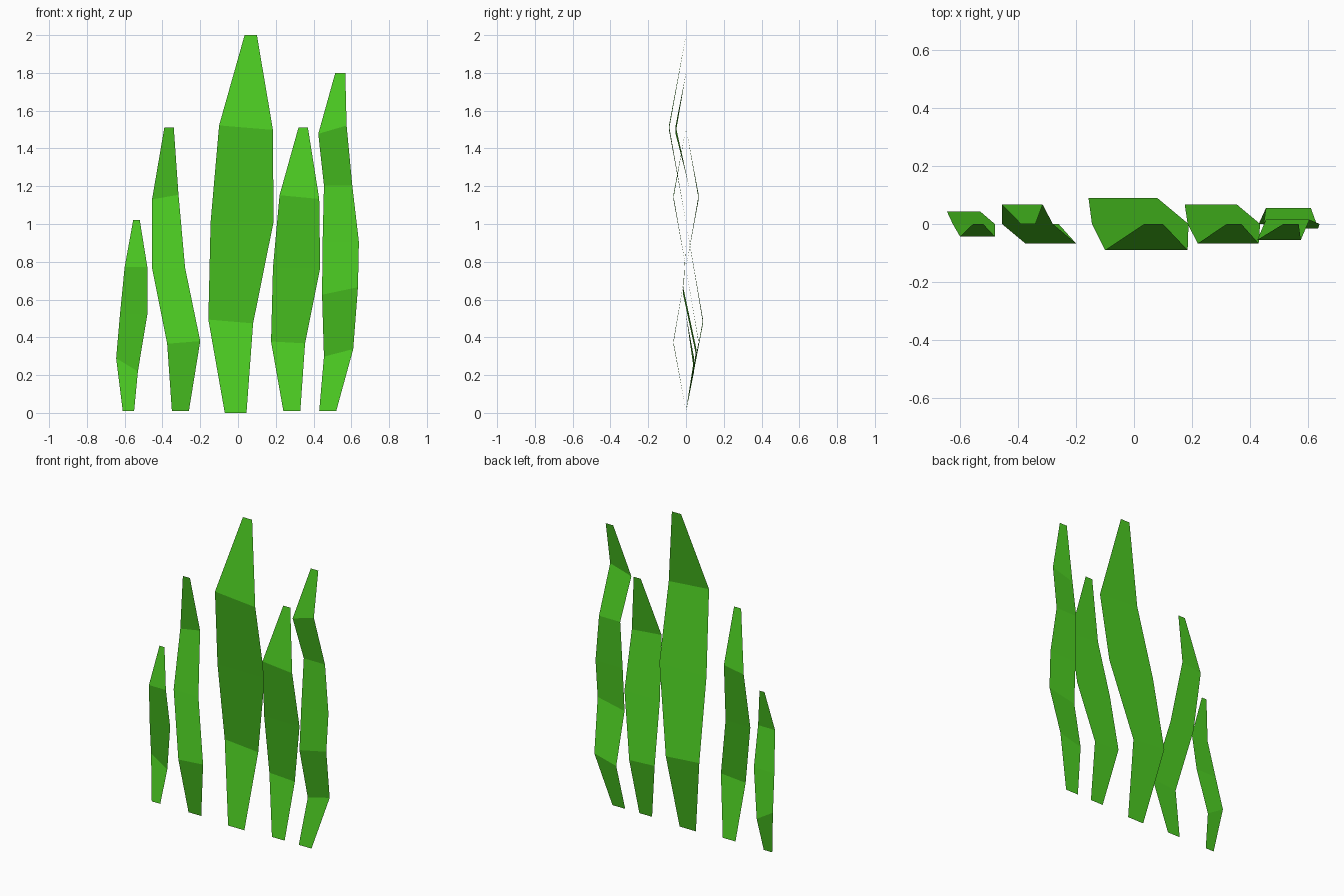
import bpy
import bmesh

default_cube = bpy.data.objects.get("Cube")
if default_cube:
    bpy.data.objects.remove(default_cube, do_unlink=True)


def make_material(name, colour):
    material = bpy.data.materials.new(name)
    material.use_nodes = True
    material.diffuse_color = colour
    material.node_tree.nodes["Principled BSDF"].inputs["Base Color"].default_value = colour
    return material


grass_green = make_material("grass green", (0.072, 0.597, 0.016, 1.0))

# Shared bend patterns: (fraction of blade height, forward/backward sway)
SINGLE_WAVE = ((0, 0), (.242, 1), (.505, 0), (.755, -1), (1, 0))
DOUBLE_WAVE = ((0, 0), (.172, 1), (.355, -.27), (.5, 0), (.667, .27), (.832, -1), (1, 0))


def make_blade(name, base, height, pattern, sway, left_edge, right_edge, tilts):
    """Folded strip: one left and one right point per bend; tilt slants a fold."""
    mesh = bpy.data.meshes.new(name)
    bm = bmesh.new()
    previous = None
    for (fraction, bend), left, right, tilt in zip(pattern, left_edge, right_edge, tilts):
        z = base + fraction * (height - base)
        y = bend * sway
        row = (bm.verts.new((left, y, z - tilt)), bm.verts.new((right, y, z + tilt)))
        if previous:
            bm.faces.new((previous[0], previous[1], row[1], row[0]))
        previous = row
    bm.to_mesh(mesh)
    bm.free()
    mesh.materials.append(grass_green)
    blade = bpy.data.objects.new(name, mesh)
    bpy.context.scene.collection.objects.link(blade)
    return blade


# Short blade at the far right-hand side
make_blade("short_outer_blade", .01, 1.02, SINGLE_WAVE, .043,
           left_edge=(-.61, -.645, -.625, -.6, -.555),
           right_edge=(-.55, -.53, -.48, -.48, -.52),
           tilts=(0, -.035, 0, 0, 0))

# Medium blade, swaying the opposite way
make_blade("medium_right_blade", .01, 1.51, SINGLE_WAVE, -.067,
           left_edge=(-.35, -.375, -.455, -.455, -.39),
           right_edge=(-.26, -.2, -.28, -.315, -.34),
           tilts=(0, .007, 0, .012, 0))

# Tall centre blade
make_blade("tall_centre_blade", 0, 2, SINGLE_WAVE, .09,
           left_edge=(-.07, -.157, -.145, -.1, .035),
           right_edge=(.045, .08, .188, .185, .1),
           tilts=(0, -.01, 0, -.012, 0))

# Medium blade beside the centre
make_blade("medium_left_blade", .01, 1.51, SINGLE_WAVE, .067,
           left_edge=(.24, .175, .185, .22, .32),
           right_edge=(.33, .355, .435, .43, .37),
           tilts=(0, -.005, 0, -.01, 0))

# Outer blade with extra folds
make_blade("folded_outer_blade", .01, 1.8, DOUBLE_WAVE, .055,
           left_edge=(.43, .455, .445, .448, .455, .425, .515),
           right_edge=(.52, .61, .635, .64, .605, .575, .568),
           tilts=(0, .02, .02, 0, 0, .022, 0))
